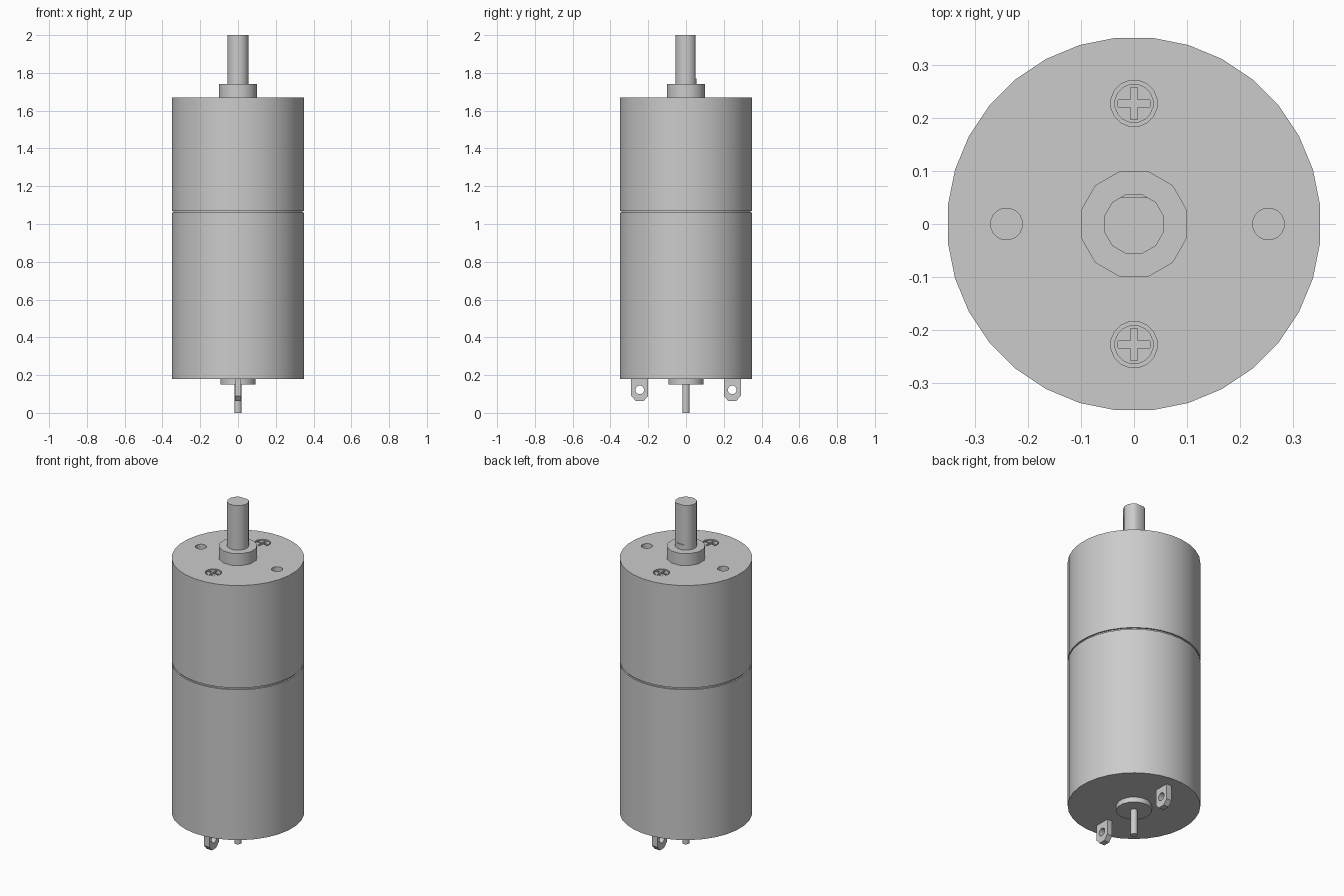
import bpy
import bmesh
from math import radians, pi
from mathutils import Matrix, Vector

if "Cube" in bpy.data.objects:
    bpy.data.objects.remove(bpy.data.objects["Cube"], do_unlink=True)

# Single plain metal colour
metal = bpy.data.materials.new("light grey metal")
metal.use_nodes = True
colour = (0.6, 0.6, 0.6, 1)
metal.diffuse_color = colour
metal.node_tree.nodes["Principled BSDF"].inputs["Base Color"].default_value = colour


def finish(name, bm):
    bmesh.ops.recalc_face_normals(bm, faces=bm.faces)
    mesh = bpy.data.meshes.new(name)
    bm.to_mesh(mesh)
    bm.free()
    mesh.materials.append(metal)
    obj = bpy.data.objects.new(name, mesh)
    bpy.context.collection.objects.link(obj)
    return obj


def cylinder(name, radius, bottom, top, sides, x=0, y=0):
    bm = bmesh.new()
    place = Matrix.Translation((x, y, (bottom + top) / 2)) @ Matrix.Rotation(pi / sides, 4, "Z")
    bmesh.ops.create_cone(bm, cap_ends=True, segments=sides, radius1=radius,
                          radius2=radius, depth=top - bottom, matrix=place)
    return finish(name, bm)


def box(name, centre, size):
    bm = bmesh.new()
    bmesh.ops.create_cube(bm, size=1, matrix=Matrix.Translation(centre) @ Matrix.Diagonal((*size, 1)))
    return finish(name, bm)


def cut(obj, cutters):
    """Subtract the cutters, bake the result and remove the cutters."""
    for cutter in cutters:
        cutter.hide_render = True
        mod = obj.modifiers.new("cut", "BOOLEAN")
        mod.operation = "DIFFERENCE"
        mod.solver = "EXACT"
        mod.object = cutter
    graph = bpy.context.evaluated_depsgraph_get()
    baked = bpy.data.meshes.new_from_object(obj.evaluated_get(graph))
    obj.modifiers.clear()
    obj.data = baked
    for cutter in cutters:
        bpy.data.objects.remove(cutter, do_unlink=True)


def smooth(obj):
    bpy.ops.object.select_all(action="DESELECT")
    obj.select_set(True)
    bpy.context.view_layer.objects.active = obj
    bpy.ops.object.shade_smooth_by_angle(angle=radians(35))


LID = 1.67      # top of the gearbox
BASE = 0.18     # underside of the motor can
RADIUS = 0.352
SCREW_Y = 0.227

# Motor can, seam and gearbox
motor_can = cylinder("motor_can", RADIUS, BASE, 1.06, 32)
seam = cylinder("seam", RADIUS - 0.008, 1.055, 1.075, 32)
gearbox = cylinder("gearbox", RADIUS, 1.07, LID, 32)

# Mounting holes and screw recesses in the lid
cutters = [cylinder("hole_cutter", 0.03, LID - 0.12, LID + 0.1, 16, x) for x in (-0.24, 0.253)]
cutters += [cylinder("recess_cutter", 0.044, LID - 0.03, LID + 0.1, 16, 0, s * SCREW_Y) for s in (-1, 1)]
cut(gearbox, cutters)

# Screws with cross slots
parts = [motor_can, seam, gearbox]
for side, label in ((-1, "front"), (1, "back")):
    y = side * SCREW_Y
    screw = cylinder(label + "_screw", 0.037, LID - 0.035, LID - 0.003, 16, 0, y)
    cut(screw, [box("slot_cutter", (0, y, LID), (0.06, 0.013, 0.03)),
                box("slot_cutter", (0, y, LID), (0.013, 0.06, 0.03))])
    parts.append(screw)

# Output collar and D-shaped shaft
parts.append(cylinder("output_collar", 0.103, LID - 0.01, 1.74, 12))
shaft = cylinder("output_shaft", 0.058, LID, 2.0, 12)
cut(shaft, [box("flat_cutter", (0, 0.1, 1.97), (0.3, 0.1, 0.4))])
parts.append(shaft)

# Rear boss and rear pin
parts.append(cylinder("rear_boss", 0.095, 0.15, BASE + 0.01, 16))
parts.append(cylinder("rear_pin", 0.019, 0, 0.16, 12))

# Solder terminals: chamfered tabs with a round eye
for side, label in ((-1, "front"), (1, "back")):
    bm = bmesh.new()
    centre_y = side * 0.245
    outline = [(-0.045, BASE + 0.01), (-0.045, 0.09), (-0.02, 0.062),
               (0.02, 0.062), (0.045, 0.09), (0.045, BASE + 0.01)]
    face = bm.faces.new([bm.verts.new((-0.017, centre_y + y, z)) for y, z in outline])
    extruded = bmesh.ops.extrude_face_region(bm, geom=[face])["geom"]
    bmesh.ops.translate(bm, vec=Vector((0.034, 0, 0)),
                        verts=[g for g in extruded if isinstance(g, bmesh.types.BMVert)])
    tab = finish(label + "_terminal", bm)
    eye = cylinder("eye_cutter", 0.023, -0.1, 0.1, 16)
    eye.data.transform(Matrix.Translation((0, centre_y, 0.122)) @ Matrix.Rotation(pi / 2, 4, "Y"))
    cut(tab, [eye])
    parts.append(tab)

for part in parts:
    smooth(part)
